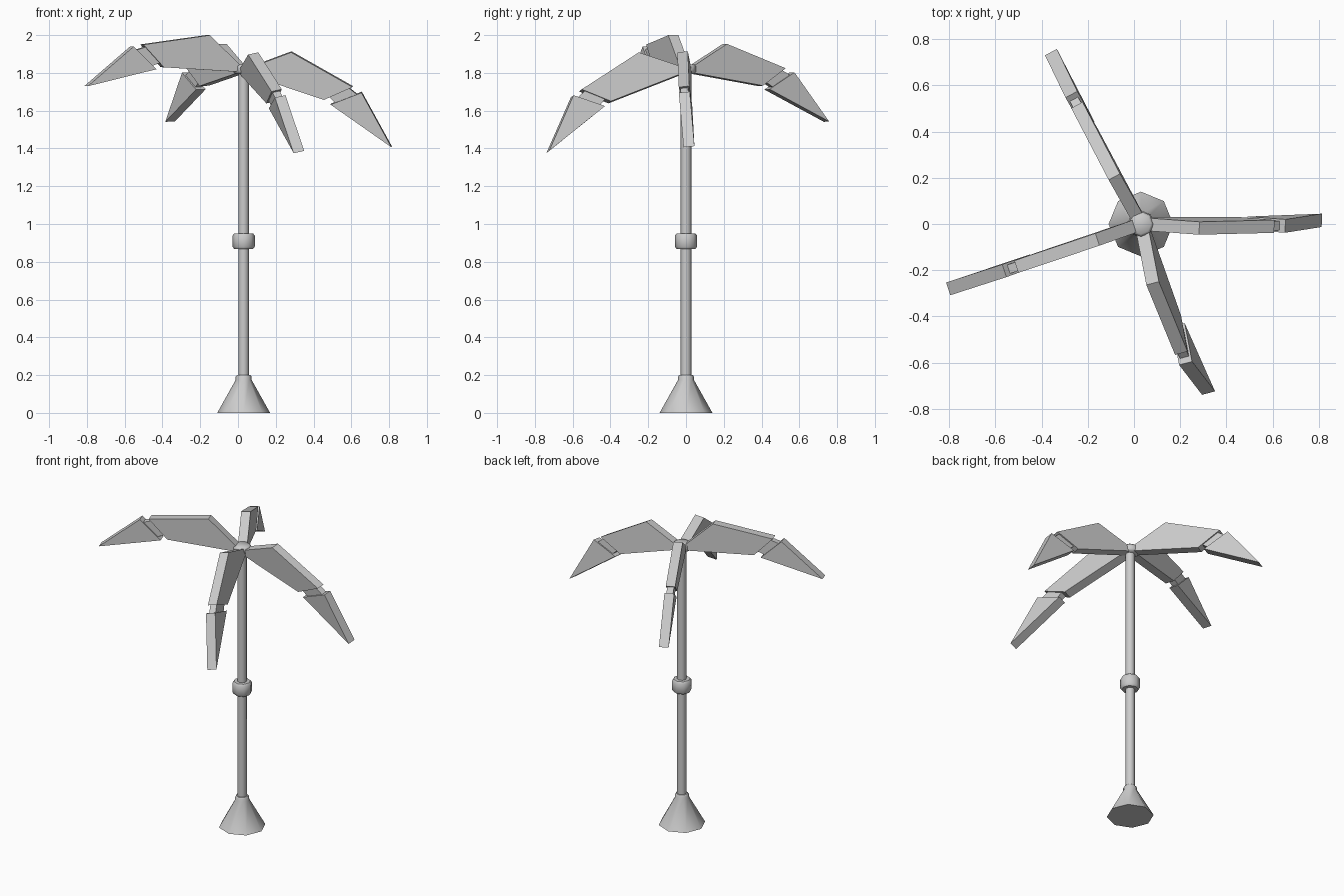
import bpy, bmesh
from math import radians, cos, sin, pi
from mathutils import Matrix

if "Cube" in bpy.data.objects:
    bpy.data.objects.remove(bpy.data.objects["Cube"])

CX = 0.03       # trunk axis
HUB_Z = 1.82    # pivot height of the fronds


def finish(name, bm, smooth=False):
    bmesh.ops.recalc_face_normals(bm, faces=bm.faces)
    me = bpy.data.meshes.new(name)
    bm.to_mesh(me)
    bm.free()
    ob = bpy.data.objects.new(name, me)
    bpy.context.collection.objects.link(ob)
    if smooth:
        bpy.ops.object.select_all(action='DESELECT')
        ob.select_set(True)
        bpy.context.view_layer.objects.active = ob
        bpy.ops.object.shade_smooth_by_angle(angle=radians(50))
    return ob


def lathe(name, profile, sides=8):
    """Turn (radius, z) points around the trunk axis, with closed ends."""
    bm = bmesh.new()
    rings = [[bm.verts.new((CX + r * cos(2 * pi * i / sides),
                            r * sin(2 * pi * i / sides), z))
              for i in range(sides)] for r, z in profile]
    for a, b in zip(rings, rings[1:]):
        for i in range(sides):
            j = (i + 1) % sides
            bm.faces.new((a[i], a[j], b[j], b[i]))
    bm.faces.new(rings[0])
    bm.faces.new(rings[-1])
    return finish(name, bm, True)


def add_plate(bm, outline, thickness):
    """Extruded vertical plate from an (outward, up) outline."""
    h = thickness / 2
    front = [bm.verts.new((x, -h, z)) for x, z in outline]
    back = [bm.verts.new((x, h, z)) for x, z in outline]
    bm.faces.new(front)
    bm.faces.new(back)
    for i in range(len(outline)):
        j = (i + 1) % len(outline)
        bm.faces.new((front[i], front[j], back[j], back[i]))


# Trunk, foot and collars
lathe("trunk", [(0.028, 0.15), (0.028, 1.82)])
lathe("foot", [(0.14, 0.0), (0.042, 0.175), (0.042, 0.192), (0.036, 0.2)])
lathe("trunk_collar", [(0.05, 0.868), (0.059, 0.88), (0.059, 0.938), (0.05, 0.95)])
lathe("crown_hub", [(0.044, 1.795), (0.055, 1.805), (0.055, 1.835), (0.044, 1.845)])

# Frond plates: inner blade, thin joint, pointed outer blade
BLADE = [(0.02, 0.015), (0.20, 0.18), (0.57, 0.13), (0.455, 0.01), (0.02, -0.015)]
JOINT = [(0.545, 0.12), (0.61, 0.10), (0.525, 0.015), (0.47, 0.035)]
TIP = [(0.625, 0.12), (0.88, -0.09), (0.497, 0.0)]

# name, azimuth, downward pitch, roll, scale
FRONDS = [
    ("frond_right", -2, 22, 6, 1.0),
    ("frond_front", -75, 24, 12, 1.02),
    ("frond_left", 198.7, 0, -1, 1.0),
    ("frond_back", 118.3, 12.5, -2, 1.0),
]
for name, azimuth, pitch, roll, scale in FRONDS:
    bm = bmesh.new()
    add_plate(bm, BLADE, 0.056)
    add_plate(bm, JOINT, 0.04)
    add_plate(bm, TIP, 0.058)
    m = (Matrix.Translation((CX, 0, HUB_Z))
         @ Matrix.Rotation(radians(azimuth), 4, 'Z')
         @ Matrix.Rotation(radians(roll), 4, 'X')
         @ Matrix.Rotation(radians(pitch), 4, 'Y')
         @ Matrix.Scale(scale, 4))
    bmesh.ops.transform(bm, matrix=m, verts=bm.verts)
    finish(name, bm)
